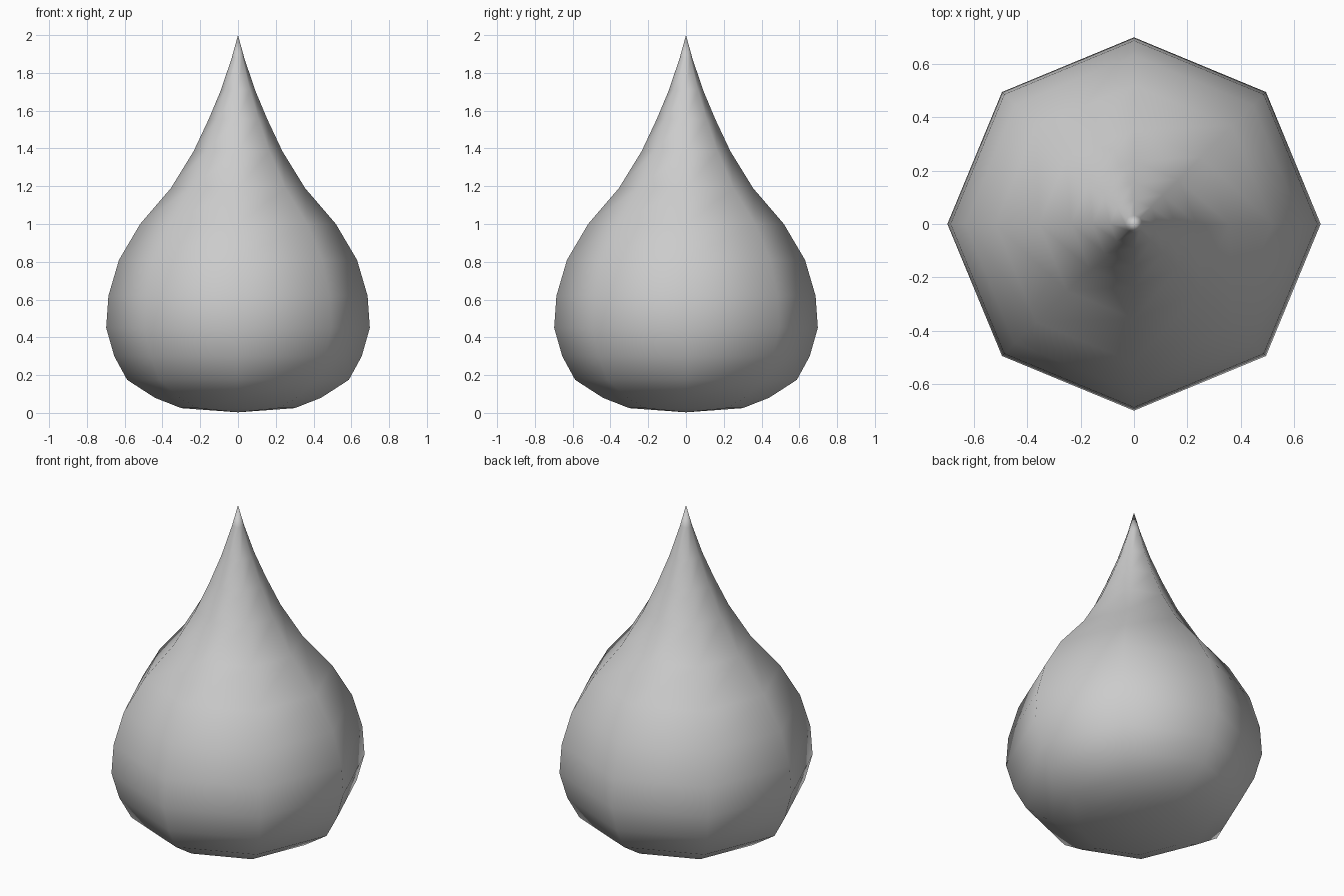
import bpy
import bmesh
import math
from mathutils import Matrix, Vector

cube = bpy.data.objects.get("Cube")
if cube:
    bpy.data.objects.remove(cube, do_unlink=True)

SIDES = 8

# Half outline of the drop, bottom to tip: (radius, height)
PROFILE = [
    (0, 0.003), (0.3, 0.025), (0.44, 0.08), (0.587, 0.175), (0.655, 0.3),
    (0.698, 0.45), (0.686, 0.62), (0.63, 0.81), (0.518, 1.0),
    (0.355, 1.19), (0.235, 1.385), (0.155, 1.555), (0.09, 1.71),
    (0.033, 1.88), (0, 2),
]

# Grey surface
grey = bpy.data.materials.new("light_grey")
grey.use_nodes = True
colour = (0.6, 0.6, 0.6, 1)
grey.diffuse_color = colour
grey.node_tree.nodes["Principled BSDF"].inputs["Base Color"].default_value = colour

# Drop body: the outline turned about the vertical axis
bm = bmesh.new()
points = [bm.verts.new((r, 0, z)) for r, z in PROFILE]
edges = [bm.edges.new(pair) for pair in zip(points, points[1:])]
bmesh.ops.spin(bm, geom=points + edges, cent=(0, 0, 0), axis=(0, 0, 1),
               angle=math.tau, steps=SIDES, use_merge=True)
bmesh.ops.remove_doubles(bm, verts=bm.verts[:], dist=0.0005)
bmesh.ops.recalc_face_normals(bm, faces=bm.faces[:])
for face in bm.faces:
    face.smooth = True

mesh = bpy.data.meshes.new("drop_body")
bm.to_mesh(mesh)
bm.free()
mesh.materials.append(grey)
drop = bpy.data.objects.new("drop_body", mesh)
bpy.context.collection.objects.link(drop)
